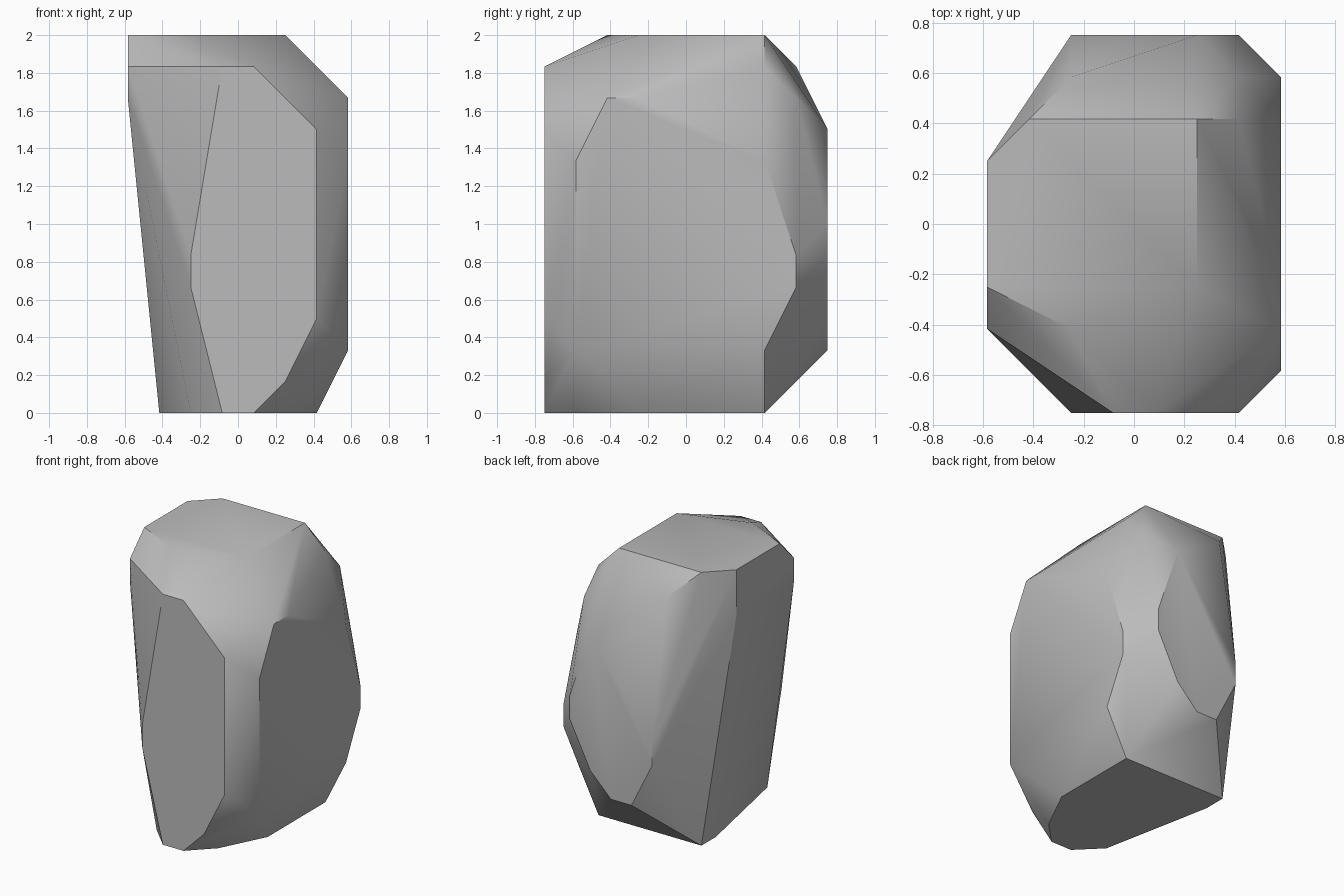
import bpy
import bmesh
import math

default_cube = bpy.data.objects.get("Cube")
if default_cube:
    bpy.data.objects.remove(default_cube, do_unlink=True)

# The boulder is chiselled on a grid of this step
STEP = 1 / 12

# Outlines of the flat facets, each drawn in the plane of its side
top_outline = [(-7, -3), (-3, -5), (3, -3), (3, 5), (-5, 5), (-7, 3)]
base_outline = [(-5, 3), (-5, 5), (5, 5), (5, -3), (3, -7), (-3, -7)]
front_outline = [(-1, 0), (1, 0), (3, 2), (5, 6), (5, 18),
                 (1, 22), (-1, 22), (-3, 10), (-3, 8)]
back_outline = [(5, 12), (5, 10), (3, 6), (1, 4), (-1, 4),
                (-3, 8), (-3, 10), (3, 18)]
plus_x_outline = [(-7, 4), (-7, 16), (-5, 20), (-3, 20), (5, 16),
                  (7, 10), (7, 8), (5, 4)]
minus_x_outline = [(-5, 22), (-5, 20), (3, 20)]
shoulder_corners = [(5, 5, 22), (5, 7, 20), (-3, 7, 22)]


def place(outline, axis, level):
    """Lift a flat outline into space at a level along the given axis."""
    corners = []
    for pair in outline:
        corner = list(pair)
        corner.insert("xyz".index(axis), level)
        corners.append(tuple(corner))
    return corners


corners = (place(top_outline, "z", 24) + place(base_outline, "z", 0)
           + place(front_outline, "y", -9) + place(back_outline, "y", 9)
           + place(plus_x_outline, "x", 7) + place(minus_x_outline, "x", -7)
           + shoulder_corners)

# Stretch one convex skin over all the facets
bm = bmesh.new()
for corner in corners:
    bm.verts.new([value * STEP for value in corner])
bmesh.ops.convex_hull(bm, input=bm.verts[:])
loose = [vert for vert in bm.verts if not vert.link_faces]
bmesh.ops.delete(bm, geom=loose, context="VERTS")

# Merge coplanar triangles into clean facets
bmesh.ops.dissolve_limit(bm, angle_limit=math.radians(0.5),
                         verts=bm.verts[:], edges=bm.edges[:])
bmesh.ops.recalc_face_normals(bm, faces=bm.faces[:])

mesh = bpy.data.meshes.new("boulder")
bm.to_mesh(mesh)
bm.free()
boulder = bpy.data.objects.new("boulder", mesh)
bpy.context.collection.objects.link(boulder)

# Plain grey stone
stone = bpy.data.materials.new("grey_stone")
stone.use_nodes = True
grey = (0.5, 0.5, 0.5, 1)
stone.diffuse_color = grey
stone.node_tree.nodes["Principled BSDF"].inputs["Base Color"].default_value = grey
mesh.materials.append(stone)

# Soft shading over shallow creases, crisp on the main ridges
bpy.ops.object.select_all(action="DESELECT")
boulder.select_set(True)
bpy.context.view_layer.objects.active = boulder
bpy.ops.object.shade_smooth_by_angle(angle=math.radians(30))
